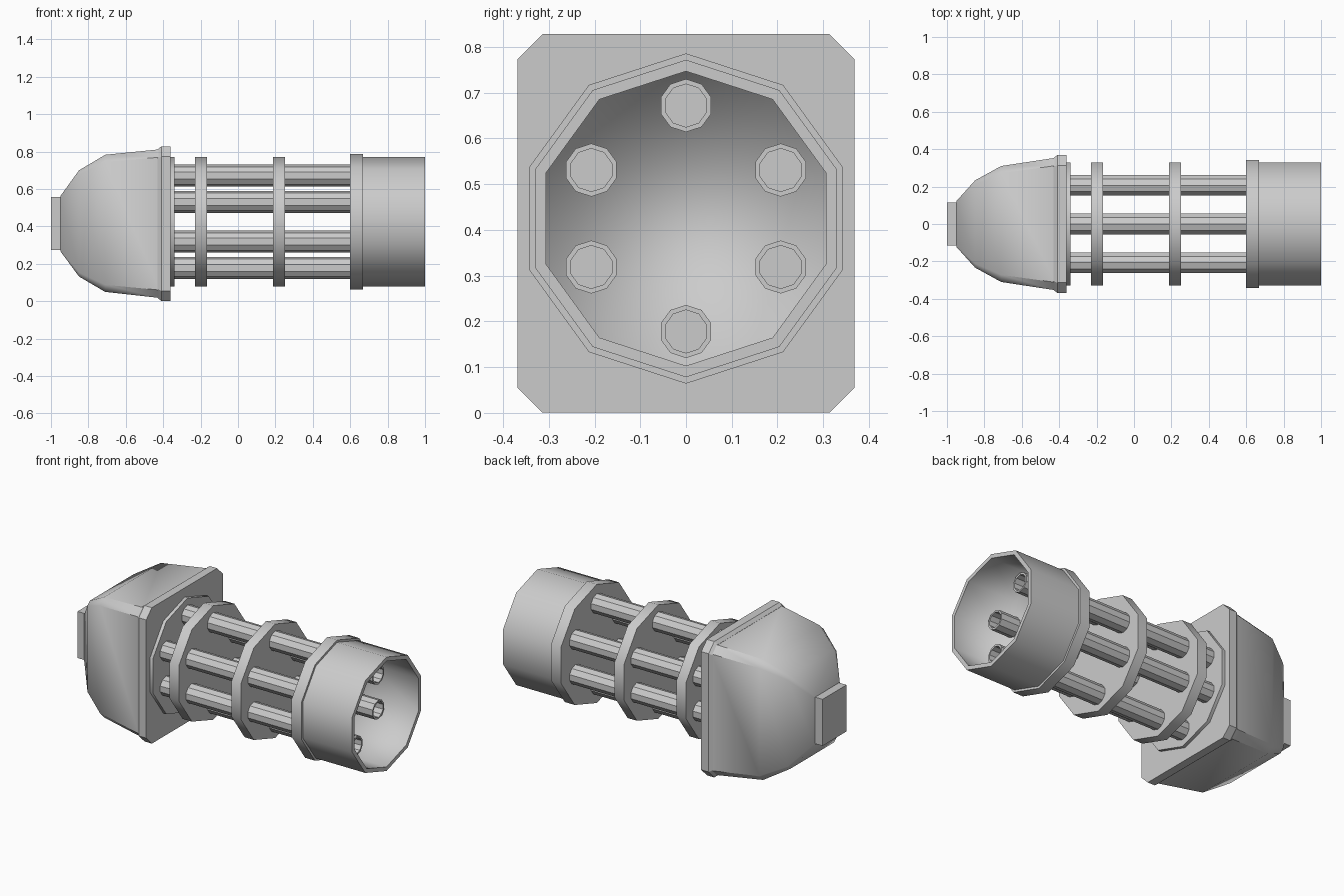
import bpy, math
from math import radians, sin, cos

if "Cube" in bpy.data.objects:
    bpy.data.objects.remove(bpy.data.objects["Cube"])

AXIS_Z = 0.425


def loft(name, rings, cap_start=True, cap_end=True, smooth=None):
    """Skin a list of equal-length point rings; smooth is an angle in degrees."""
    n = len(rings[0])
    verts = [p for ring in rings for p in ring]
    faces = []
    for i in range(len(rings) - 1):
        a, b = i * n, (i + 1) * n
        for j in range(n):
            k = (j + 1) % n
            faces.append((a + j, a + k, b + k, b + j))
    if cap_start:
        faces.append(tuple(reversed(range(n))))
    if cap_end:
        faces.append(tuple(range(len(verts) - n, len(verts))))
    mesh = bpy.data.meshes.new(name)
    mesh.from_pydata(verts, [], faces)
    mesh.update()
    obj = bpy.data.objects.new(name, mesh)
    bpy.context.collection.objects.link(obj)
    if smooth:
        bpy.ops.object.select_all(action='DESELECT')
        obj.select_set(True)
        bpy.context.view_layer.objects.active = obj
        if smooth >= 180:
            bpy.ops.object.shade_smooth()
        else:
            bpy.ops.object.shade_smooth_by_angle(angle=radians(smooth))
    return obj


def decagon(x, r, cy=0.0, cz=AXIS_Z):
    """Ten-sided ring around the x axis with a corner at the top."""
    return [(x, cy + r * sin(-k * math.tau / 10), cz + r * cos(k * math.tau / 10))
            for k in range(10)]


def turned(name, profile, cy=0.0, cz=AXIS_Z, **kw):
    return loft(name, [decagon(x, r, cy, cz) for x, r in profile], **kw)


def octagon(x, hy, z0, z1, c):
    """Rectangle in the yz plane with corners cut by c."""
    return [(x, hy, z0 + c), (x, hy, z1 - c), (x, hy - c, z1), (x, -hy + c, z1),
            (x, -hy, z1 - c), (x, -hy, z0 + c), (x, -hy + c, z0), (x, hy - c, z0)]


# Tapered rear housing
loft("rear_housing", [octagon(*s) for s in (
    (-0.95, 0.122, 0.268, 0.562, 0.006),
    (-0.85, 0.233, 0.132, 0.700, 0.022),
    (-0.71, 0.310, 0.050, 0.783, 0.038),
    (-0.42, 0.354, 0.018, 0.812, 0.042))], smooth=40)

# Mounting plate with a bevelled back edge
loft("mounting_plate", [octagon(*s) for s in (
    (-0.43, 0.353, 0.018, 0.812, 0.048),
    (-0.41, 0.368, 0.001, 0.828, 0.054),
    (-0.36, 0.368, 0.001, 0.828, 0.054))])

# Rear connector block
loft("rear_block", [[(x, 0.115, 0.275), (x, 0.115, 0.558),
                     (x, -0.115, 0.558), (x, -0.115, 0.275)] for x in (-1.0, -0.945)])

# Barrel support discs
for name, x0, x1 in (("base_disc", -0.365, -0.34),
                     ("rear_disc", -0.23, -0.167),
                     ("front_disc", 0.187, 0.25)):
    turned(name, [(x0, 0.347), (x1, 0.347)], smooth=40)

# Muzzle shroud: collar, outer sleeve and rim, then the hollow inside
turned("muzzle_shroud", [(0.60, 0.361), (0.667, 0.361), (0.667, 0.347),
                         (1.0, 0.347), (1.0, 0.322)], cap_end=False, smooth=40)
turned("shroud_inside", [(1.0, 0.322), (0.67, 0.322)], cap_start=False, smooth=180)

# Six hollow barrels
barrels = [(0, 0.247), (0, -0.247)] + [(sy * 0.207, sz * 0.106)
                                       for sy in (-1, 1) for sz in (-1, 1)]
for i, (y, dz) in enumerate(barrels):
    turned(f"barrel_{i + 1}", [(-0.35, 0.058), (0.80, 0.058), (0.80, 0.047), (0.70, 0.047)],
           cy=y, cz=AXIS_Z + dz)
